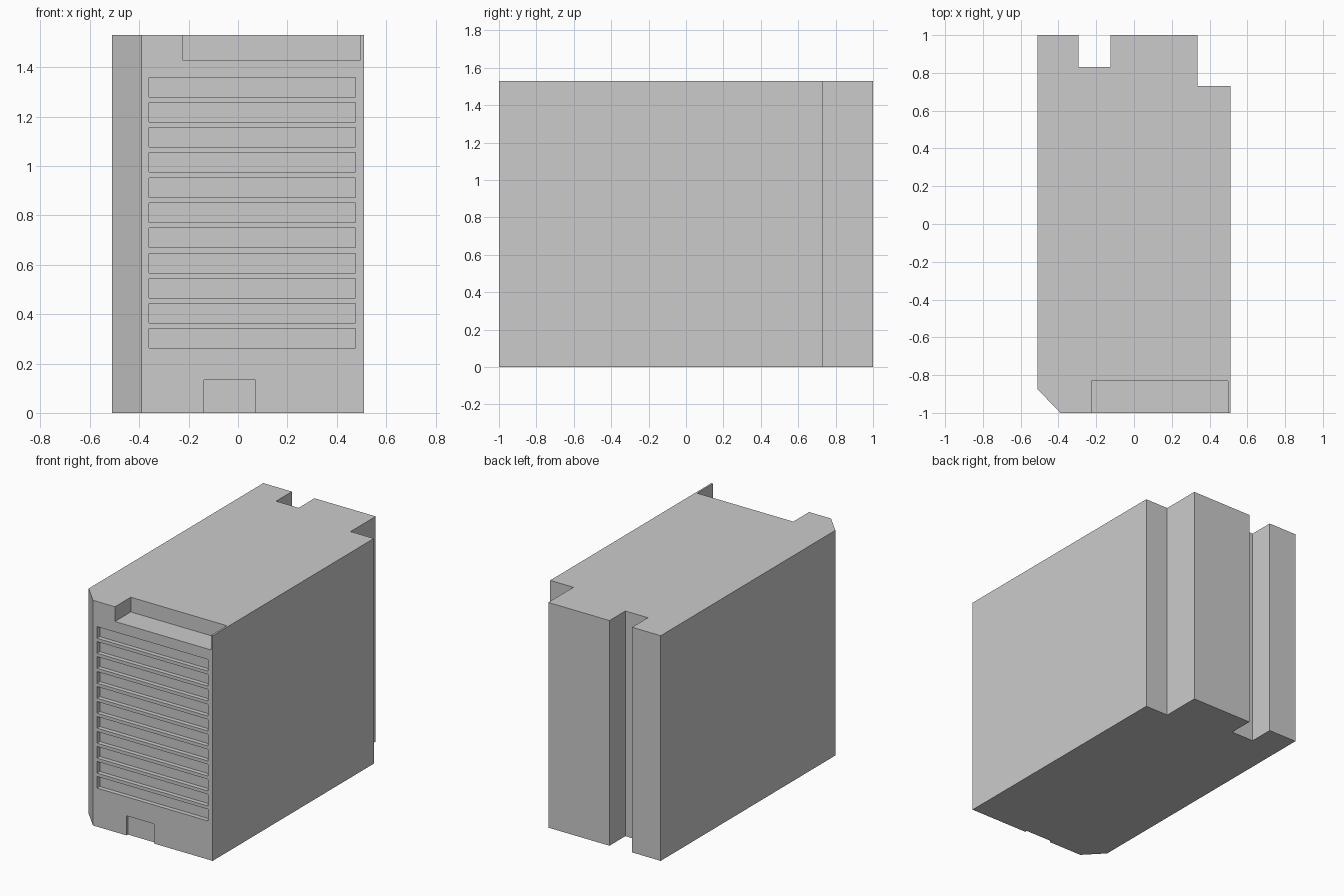
import bpy, bmesh
from mathutils import Matrix, Vector

if "Cube" in bpy.data.objects:
    bpy.data.objects.remove(bpy.data.objects["Cube"])

HEIGHT = 1.53


def make_object(name, bm):
    bmesh.ops.recalc_face_normals(bm, faces=bm.faces)
    mesh = bpy.data.meshes.new(name)
    bm.to_mesh(mesh)
    bm.free()
    obj = bpy.data.objects.new(name, mesh)
    bpy.context.collection.objects.link(obj)
    return obj


def add_box(bm, lo, hi):
    lo, hi = Vector(lo), Vector(hi)
    bmesh.ops.create_cube(bm, size=1, matrix=Matrix.Translation((lo + hi) / 2)
                          @ Matrix.Diagonal((*(hi - lo), 1)))


# Cabinet: footprint with chamfered front corner, rear channel and rear step
footprint = [(-0.51, -0.875), (-0.39, -1), (0.51, -1), (0.51, 0.73),
             (0.335, 0.73), (0.335, 1), (-0.125, 1), (-0.125, 0.83),
             (-0.295, 0.83), (-0.295, 1), (-0.51, 1)]
bm = bmesh.new()
base = bm.faces.new([bm.verts.new((x, y, 0)) for x, y in footprint])
top = bmesh.ops.extrude_face_region(bm, geom=[base])["geom"]
bmesh.ops.translate(bm, vec=(0, 0, HEIGHT),
                    verts=[v for v in top if isinstance(v, bmesh.types.BMVert)])
cabinet = make_object("cabinet", bm)

# Cutter boxes for all front recesses
bm = bmesh.new()
add_box(bm, (-0.225, -1.1, 1.43), (0.497, -0.83, HEIGHT + 0.1))  # top recess
add_box(bm, (-0.138, -1.1, -0.1), (0.07, -0.985, 0.133))         # bottom recess
for i in range(11):                                              # vent slots
    z = 0.262 + i * 0.1018
    add_box(bm, (-0.36, -1.1, z), (0.475, -0.97, z + 0.079))
cutter = make_object("recess_cutter", bm)
cutter.hide_render = True

# Cut the recesses, then drop the cutter
cut = cabinet.modifiers.new("recesses", 'BOOLEAN')
cut.operation = 'DIFFERENCE'
cut.solver = 'EXACT'
cut.object = cutter
bpy.context.view_layer.objects.active = cabinet
bpy.ops.object.modifier_apply(modifier=cut.name)
bpy.data.objects.remove(cutter)
